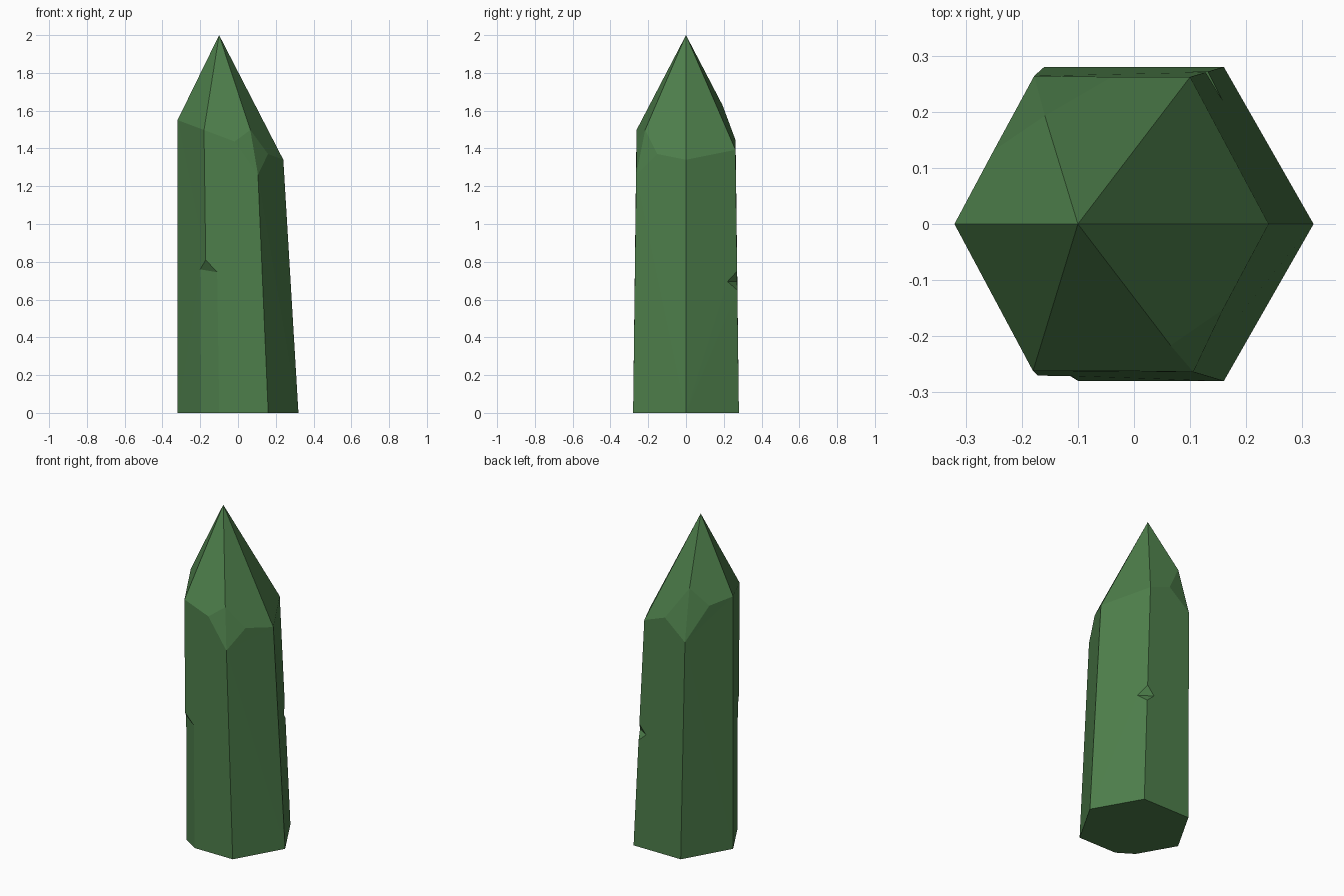
import bpy, bmesh
from mathutils import Vector as V

if "Cube" in bpy.data.objects:
    bpy.data.objects.remove(bpy.data.objects["Cube"])

green = bpy.data.materials.new("crystal green")
green.diffuse_color = (0.075, 0.21, 0.07, 1)
green.use_nodes = True
green.node_tree.nodes["Principled BSDF"].inputs["Base Color"].default_value = green.diffuse_color

# Main shape: tapered six-sided shaft, slanted shoulder, off-centre tip
xs = [(0.32, 0.24), (0.16, 0.10), (-0.16, -0.18), (-0.32, -0.32), (-0.16, -0.18), (0.16, 0.10)]
sy = [0, 1, 1, 0, -1, -1]
base = [V((x[0], 0.28 * s, 0)) for x, s in zip(xs, sy)]
top = [V((x[1], 0.262 * s, 1.43 - 0.375 * x[1])) for x, s in zip(xs, sy)]
tip = V((-0.10, 0, 2))

bm = bmesh.new()


def edge_at(i, z):
    return base[i].lerp(top[i], z / top[i].z)


def side_at(i, j, t, z):
    """Point on the side between corners i and j, at height z."""
    return edge_at(i, z).lerp(edge_at(j, z), t)


def face(points):
    bm.faces.new([bm.verts.new(p) for p in points])


# What remains of each corner edge, bottom to top, as seen from the side
# before it ("prev") and the side after it ("next")
prev_edge = [[b, t] for b, t in zip(base, top)]
next_edge = [[b, t] for b, t in zip(base, top)]
prev_ridge = [[] for _ in base]   # shoulder points between edge and tip
next_ridge = [[] for _ in base]

# Broken shoulder corners: two facets meeting on the ridge
for i, low, along, up in ((2, 1.33, 0.5, 0.264), (5, 1.26, 0.42, 0.174)):
    v, c = edge_at(i, low), top[i].lerp(tip, up)
    a = top[i].lerp(top[i - 1], along)
    b = top[i].lerp(top[(i + 1) % 6], along)
    prev_edge[i], next_edge[i] = [base[i], v, a], [base[i], v, b]
    prev_ridge[i], next_ridge[i] = [a, c], [b, c]
    face([v, c, a])
    face([v, b, c])

# Small nick in the back right edge
t, b = edge_at(1, 0.75), edge_at(1, 0.65)
p, n = side_at(1, 0, 0.19, 0.695), side_at(1, 2, 0.16, 0.695)
prev_edge[1], next_edge[1] = [base[1], b, p, t, top[1]], [base[1], b, n, t, top[1]]
face([t, n, p])
face([b, p, n])

# Long chip down the front left edge
t = edge_at(4, 0.81)
p, n = side_at(4, 3, 0.2, 0.76), side_at(4, 5, 0.2, 0.745)
bp, bn = side_at(4, 3, 0.22, 0), side_at(4, 5, 0.19, 0)
prev_edge[4], next_edge[4] = [bp, p, t, top[4]], [bn, n, t, top[4]]
face([t, n, p])
face([p, n, bn, bp])

# Shaft sides and tip faces
for i in range(6):
    j = (i + 1) % 6
    face(next_edge[i][::-1] + prev_edge[j])
    face((next_ridge[i] or [top[i]])[::-1] + (prev_ridge[j] or [top[j]]) + [tip])

# Flat underside
face([base[0], base[1], base[2], base[3], bp, bn, base[5]])

bmesh.ops.remove_doubles(bm, verts=bm.verts, dist=0.0005)
bmesh.ops.triangulate(bm, faces=[f for f in bm.faces if len(f.verts) > 4])
bmesh.ops.recalc_face_normals(bm, faces=bm.faces)
mesh = bpy.data.meshes.new("crystal")
bm.to_mesh(mesh)
bm.free()
mesh.materials.append(green)
bpy.context.collection.objects.link(bpy.data.objects.new("crystal", mesh))
